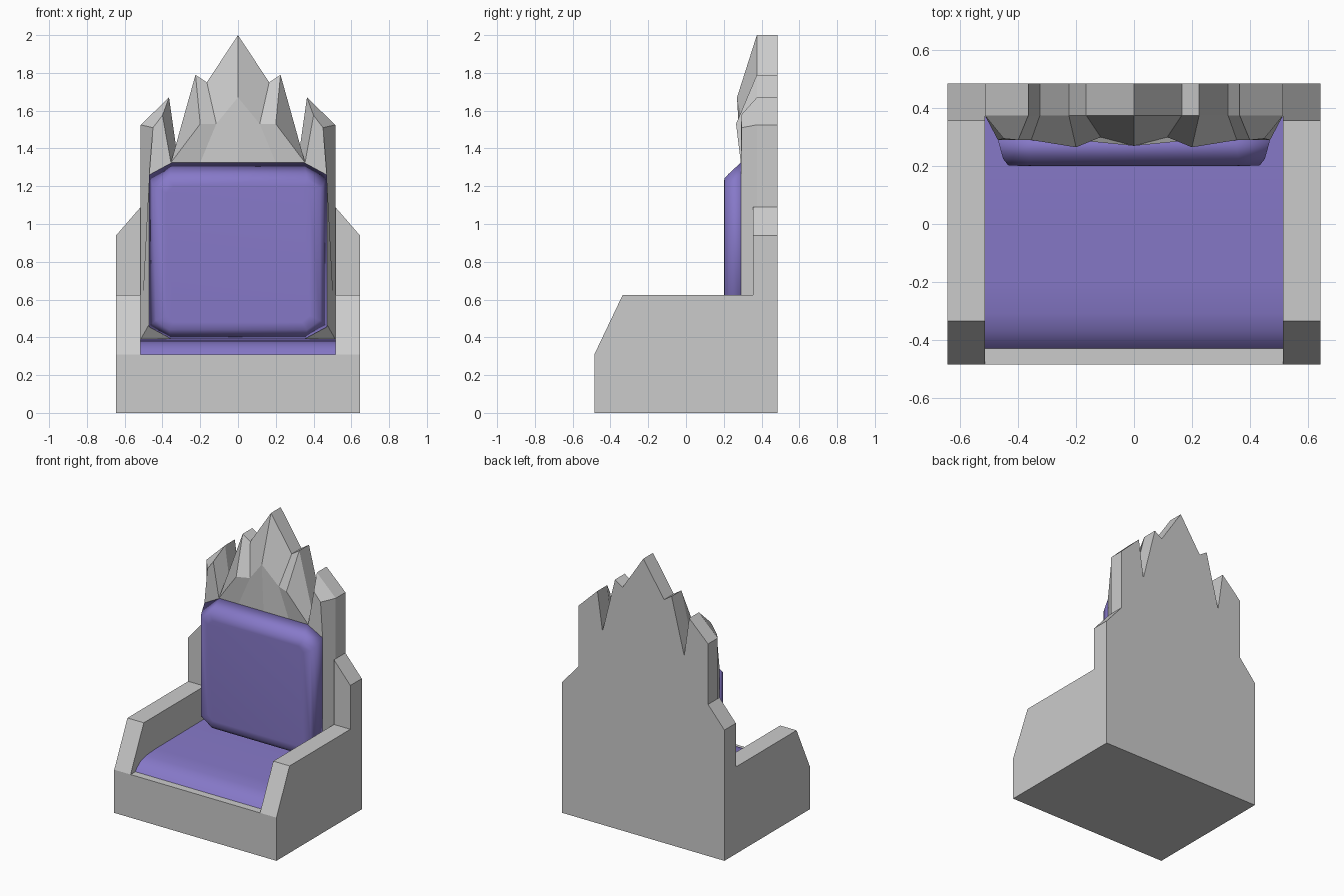
import bpy, bmesh

if "Cube" in bpy.data.objects:
    bpy.data.objects.remove(bpy.data.objects["Cube"])

purple = bpy.data.materials.new("purple_fabric")
purple.diffuse_color = (0.24, 0.19, 0.58, 1)
purple.use_nodes = True
purple.node_tree.nodes["Principled BSDF"].inputs["Base Color"].default_value = purple.diffuse_color


def make(name, verts, faces, mirror=False, mat=None, smooth=False):
    bm = bmesh.new()
    vs = [bm.verts.new(v) for v in verts]
    for f in faces:
        bm.faces.new([vs[i] for i in f])
    bmesh.ops.recalc_face_normals(bm, faces=bm.faces)
    for f in bm.faces:
        f.smooth = smooth
    me = bpy.data.meshes.new(name)
    bm.to_mesh(me)
    bm.free()
    ob = bpy.data.objects.new(name, me)
    bpy.context.collection.objects.link(ob)
    if mirror:
        mod = ob.modifiers.new("mirror", 'MIRROR')
        mod.merge_threshold = 0.0005
    if mat:
        me.materials.append(mat)
    return ob


def loft(name, rings, **kw):
    """Closed skin through rings of equal length, capped at both ends."""
    n = len(rings[0])
    verts = [v for r in rings for v in r]
    faces = [list(range(n)), list(range(len(verts) - n, len(verts)))]
    for k in range(len(rings) - 1):
        for i in range(n):
            j = (i + 1) % n
            faces.append([k*n + i, k*n + j, (k+1)*n + j, (k+1)*n + i])
    return make(name, verts, faces, **kw)


def prism_x(name, prof, x0, x1, **kw):
    return loft(name, [[(x, y, z) for y, z in prof] for x in (x0, x1)], **kw)


def prism_y(name, prof, y0, y1, **kw):
    return loft(name, [[(x, y, z) for x, z in prof] for y in (y0, y1)], **kw)


# Base block
prism_x("base", [(-.485, 0), (.485, 0), (.485, .31), (-.485, .31)], -.515, .515)

# Armrests and the sloped posts behind them
prism_x("armrests", [(-.485, 0), (.485, 0), (.485, .625), (-.335, .625), (-.485, .31)],
        .515, .645, mirror=True)
prism_y("back_posts", [(.515, .625), (.645, .625), (.645, .94), (.515, 1.09)],
        .355, .485, mirror=True)

# Seat cushion with rolled front
seat = prism_x("seat_cushion", [(-.435, .305), (-.41, .335), (-.37, .363), (-.31, .38),
                                (-.2, .387), (.37, .39), (.37, .305)],
               -.515, .515, mat=purple, smooth=True)

# Crystal backrest, right half: rear silhouette, its front copy, then facet points
sil = [(0, 2), (.165, 1.75), (.225, 1.79), (.325, 1.39), (.365, 1.67),
       (.515, 1.525), (.515, .39), (.515, .31), (0, .31)]
n = len(sil)
verts = [(x, .485, z) for x, z in sil] + [(x, .375, z) for x, z in sil]
A, B, C, D, E, F, G, H, M = range(n, 2 * n)
verts += [(0, .27, 1.67), (.115, .30, 1.53), (.2, .265, 1.53), (.355, .29, 1.325),
          (.40, .29, 1.575), (.45, .295, 1.51), (.47, .29, 1.265), (.2, .29, 1.325),
          (0, .29, 1.325), (.47, .29, .47), (.33, .29, .39), (0, .29, .39), (0, .375, .39)]
a, b, c, d, e, f, g, h, i, j, k, l, m = range(2 * n, 2 * n + 13)
faces = [list(range(n))] + [[q, q + 1, n + q + 1, n + q] for q in range(n - 1)]
faces += [(A, B, b, a), (B, C, c, b), (C, D, d, c), (a, b, h, i), (b, c, d, h),
          (D, E, e, d), (E, F, f, e), (e, f, g, d), (F, G, j, g, f), (G, j, k),
          (d, g, j, k, l, i, h), (G, k, l, m), (G, H, M, m)]
make("crystal_backrest", verts, faces, mirror=True)


# Padded back cushion with clipped corners
def octagon(y, w, z0, z1, cx, cz):
    return [(-w, y, z0 + cz), (-w + cx, y, z0), (w - cx, y, z0), (w, y, z0 + cz),
            (w, y, z1 - cz), (w - cx, y, z1), (-w + cx, y, z1), (-w, y, z1 - cz)]


loft("back_cushion", [octagon(.29, .47, .39, 1.325, .12, .065),
                      octagon(.225, .452, .415, 1.265, .09, .06),
                      octagon(.203, .435, .44, 1.24, .07, .05),
                      octagon(.20, .38, .48, 1.20, .04, .035)], mat=purple, smooth=True)

# Keep the hard rims of the seat cushion crisp
bpy.ops.object.select_all(action='DESELECT')
seat.select_set(True)
bpy.context.view_layer.objects.active = seat
bpy.ops.object.shade_smooth_by_angle(angle=0.7)
